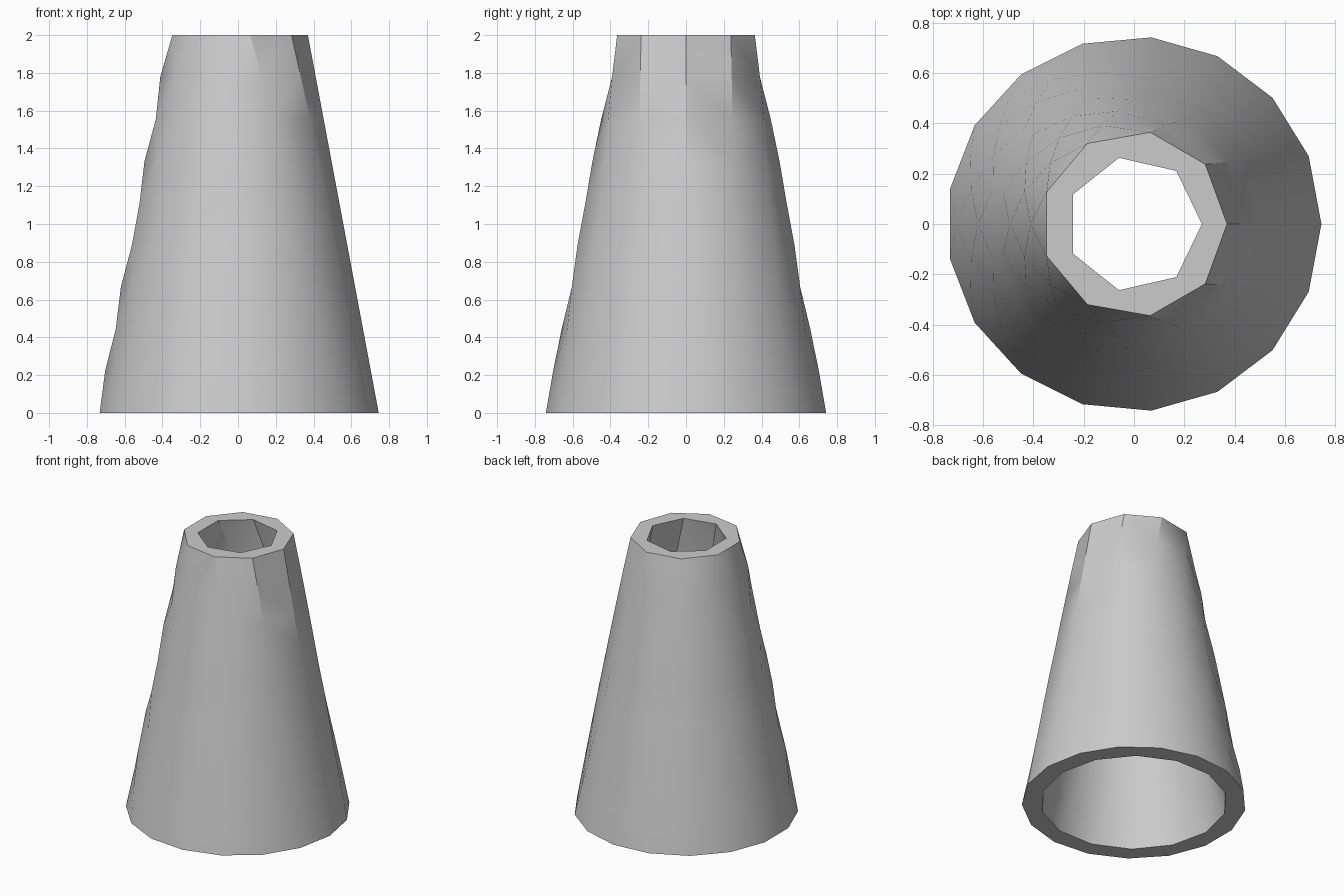
import bpy
import bmesh
from math import cos, sin, pi, radians

cube = bpy.data.objects.get("Cube")
if cube:
    bpy.data.objects.remove(cube)

HEIGHT = 2.0
LAYERS = 9


def ring(bm, radius, sides, z):
    """Regular polygon of points with its first corner on +x."""
    return [bm.verts.new((radius * cos(2 * pi * i / sides), radius * sin(2 * pi * i / sides), z))
            for i in range(sides)]


def stitch(bm, low, high):
    """Join two rings of different side counts with triangles."""
    a, b = len(low), len(high)
    i = j = 0
    while i < a or j < b:
        if j == b or (i < a and (i + 1) / a <= (j + 1) / b):
            bm.faces.new((low[i % a], low[(i + 1) % a], high[j % b]))
            i += 1
        else:
            bm.faces.new((low[i % a], high[(j + 1) % b], high[j % b]))
            j += 1


def wall(bm, r_low, r_high, n_low, n_high):
    """Tapered wall whose rings lose sides on the way up."""
    rings = []
    for k in range(LAYERS + 1):
        t = k / LAYERS
        sides = round(n_low + (n_high - n_low) * t)
        rings.append(ring(bm, r_low + (r_high - r_low) * t, sides, HEIGHT * t))
    for low, high in zip(rings, rings[1:]):
        stitch(bm, low, high)
    return rings[0], rings[-1]


# Hollow tapered tube: outer wall, bore and the two flat rims
bm = bmesh.new()
outer_low, outer_high = wall(bm, 0.745, 0.37, 17, 9)
inner_low, inner_high = wall(bm, 0.62, 0.27, 14, 7)
stitch(bm, outer_low, inner_low)
stitch(bm, outer_high, inner_high)
bmesh.ops.recalc_face_normals(bm, faces=bm.faces)

mesh = bpy.data.meshes.new("tapered_tube")
bm.to_mesh(mesh)
bm.free()
tube = bpy.data.objects.new("tapered_tube", mesh)
bpy.context.collection.objects.link(tube)

# Plain grey
grey = bpy.data.materials.new("plain_grey")
grey.use_nodes = True
colour = (0.6, 0.6, 0.6, 1)
grey.diffuse_color = colour
grey.node_tree.nodes["Principled BSDF"].inputs["Base Color"].default_value = colour
mesh.materials.append(grey)

# Soft sides, crisp rims
bpy.ops.object.select_all(action="DESELECT")
tube.select_set(True)
bpy.context.view_layer.objects.active = tube
bpy.ops.object.shade_smooth_by_angle(angle=radians(30))
